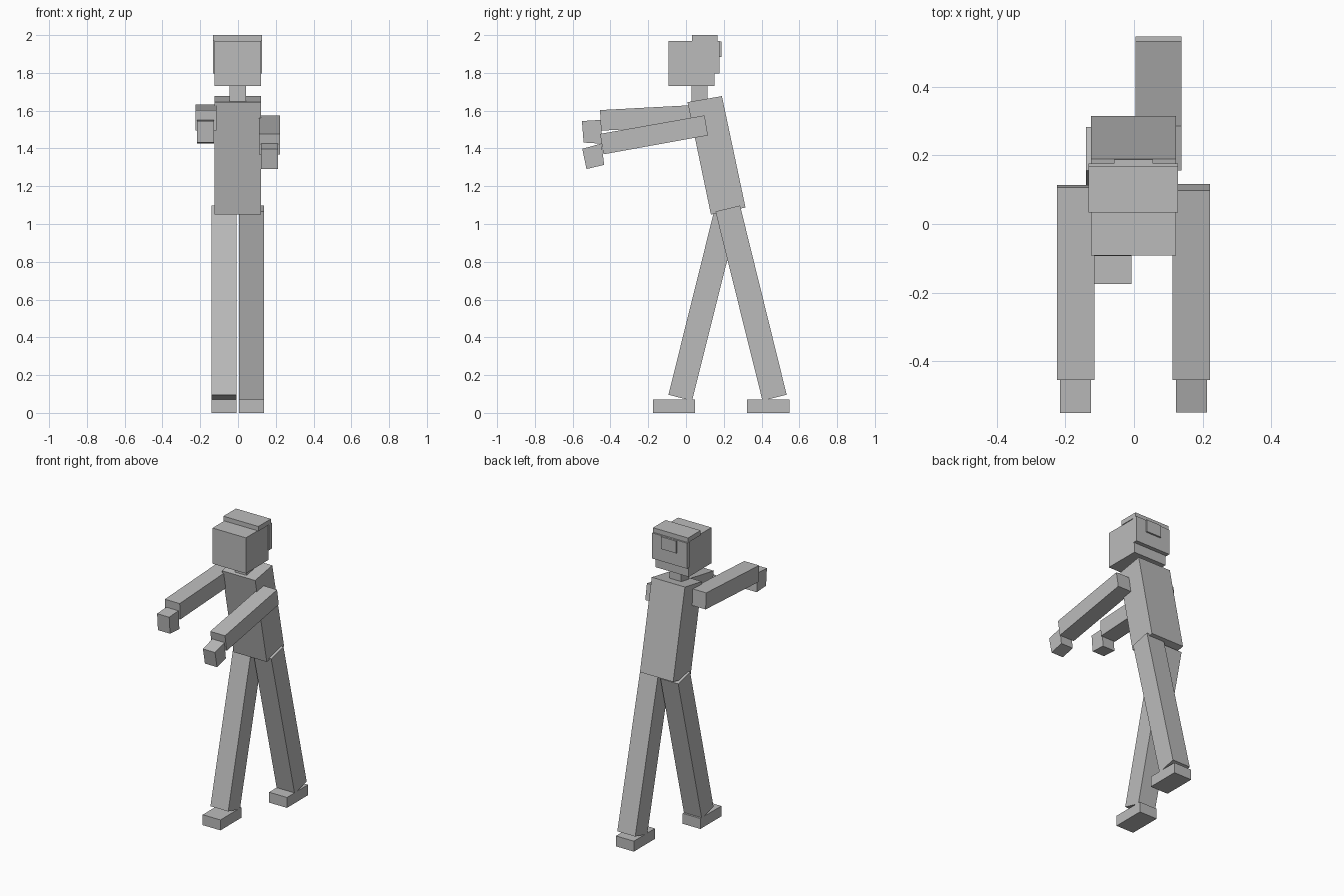
import bpy
import bmesh

# One plain grey for the whole figure
grey = bpy.data.materials.new("plain_grey")
grey.diffuse_color = (0.5, 0.5, 0.5, 1.0)


def slab(name, x0, x1, side):
    """Extrude a side outline of (y, z) points from x0 to x1."""
    bm = bmesh.new()
    face = bm.faces.new([bm.verts.new((x0, y, z)) for y, z in side])
    ext = bmesh.ops.extrude_face_region(bm, geom=[face])
    moved = [g for g in ext["geom"] if isinstance(g, bmesh.types.BMVert)]
    bmesh.ops.translate(bm, vec=(x1 - x0, 0, 0), verts=moved)
    bmesh.ops.recalc_face_normals(bm, faces=bm.faces[:])
    mesh = bpy.data.meshes.new(name)
    bm.to_mesh(mesh)
    bm.free()
    mesh.materials.append(grey)
    obj = bpy.data.objects.new(name, mesh)
    bpy.context.collection.objects.link(obj)
    return obj


def box(name, x0, x1, y0, y1, z0, z1):
    return slab(name, x0, x1, [(y0, z0), (y1, z0), (y1, z1), (y0, z1)])


# Leaning torso
slab("torso", -0.125, 0.122,
     [(0.008, 1.645), (0.19, 1.677), (0.315, 1.087), (0.132, 1.05)])

# Neck, head and hair
box("neck", -0.045, 0.042, 0.03, 0.115, 1.64, 1.74)
box("head", -0.125, 0.123, -0.092, 0.15, 1.73, 1.97)
box("hair_top", -0.132, 0.128, 0.033, 0.167, 1.968, 2.0)
box("hair_back", -0.132, 0.128, 0.145, 0.177, 1.797, 1.969)
box("hair_knot", -0.058, 0.055, 0.17, 0.188, 1.885, 1.967)

# Striding legs: one back, one forward
slab("back_leg", 0.005, 0.138,
     [(0.156, 1.066), (0.286, 1.098), (0.533, 0.096), (0.405, 0.064)])
slab("front_leg", -0.14, -0.008,
     [(0.156, 1.097), (0.283, 1.066), (0.032, 0.064), (-0.093, 0.096)])
box("back_foot", 0.005, 0.138, 0.323, 0.547, 0.0, 0.07)
box("front_foot", -0.14, -0.008, -0.175, 0.047, 0.0, 0.07)

# Raised arms
slab("low_arm", 0.112, 0.222,
     [(-0.455, 1.477), (0.098, 1.575), (0.116, 1.469), (-0.437, 1.369)])
slab("high_arm", -0.225, -0.115,
     [(-0.455, 1.603), (0.107, 1.633), (0.113, 1.524), (-0.45, 1.494)])

# Drooping hands
slab("low_hand", 0.123, 0.213,
     [(-0.549, 1.398), (-0.448, 1.426), (-0.433, 1.313), (-0.527, 1.291)])
slab("high_hand", -0.216, -0.126,
     [(-0.551, 1.545), (-0.452, 1.551), (-0.443, 1.425), (-0.542, 1.431)])
